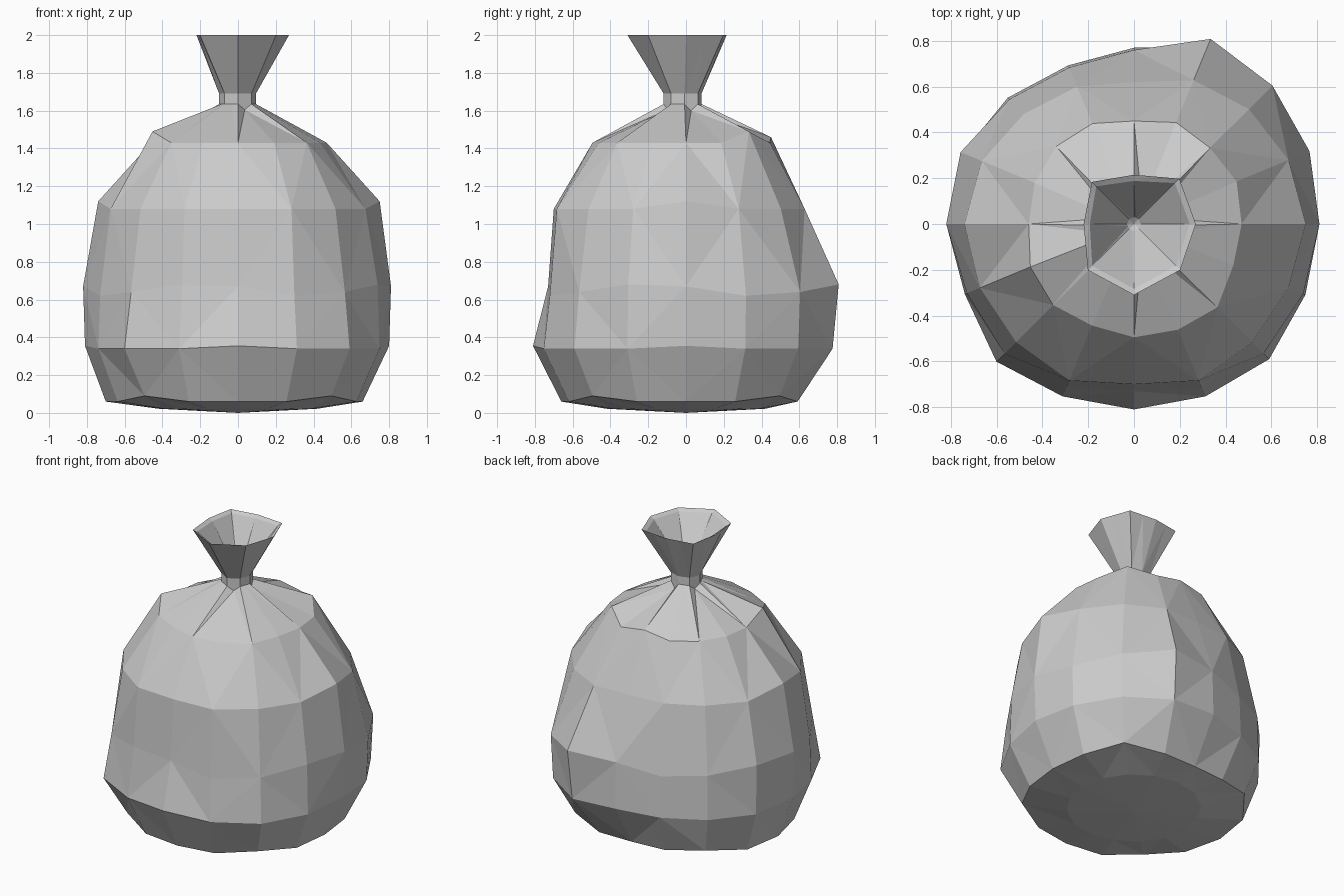
import bpy, bmesh, math

if "Cube" in bpy.data.objects:
    bpy.data.objects.remove(bpy.data.objects["Cube"])

N = 16  # sides around the sack


def ring(bm, radii, z, dz=None):
    """Ring of N vertices; radii is one number or N numbers, dz an optional height wobble."""
    verts = []
    for i in range(N):
        a = 2 * math.pi * i / N
        r = radii[i] if isinstance(radii, list) else radii
        h = z + (dz(i) if dz else 0)
        verts.append(bm.verts.new((r * math.cos(a), r * math.sin(a), h)))
    return verts


def octagon(bm, radii, z, shift=0.0, inset=0.0):
    """Eight-cornered ring with midpoints, so it joins the 16-sided sack."""
    c = []
    for k in range(8):
        a = math.pi / 4 * k
        r = radii[k] - inset
        c.append((r * math.cos(a), r * math.sin(a) + shift))
    verts = []
    for k in range(8):
        p, q = c[k], c[(k + 1) % 8]
        verts.append(bm.verts.new((p[0], p[1], z)))
        verts.append(bm.verts.new(((p[0] + q[0]) / 2, (p[1] + q[1]) / 2, z)))
    return verts


def skin(bm, a, b, flip):
    """Join two rings with triangles, diagonals alternating for a crumpled look."""
    for i in range(N):
        j = (i + 1) % N
        if (i + flip) % 2:
            tris = ((a[i], a[j], b[j]), (a[i], b[j], b[i]))
        else:
            tris = ((a[i], a[j], b[i]), (a[j], b[j], b[i]))
        for t in tris:
            bm.faces.new(t)


def fan(bm, loop, tip):
    v = bm.verts.new(tip)
    for i in range(N):
        bm.faces.new((loop[i], loop[(i + 1) % N], v))


# Radii counter-clockwise from +x
foot = [.66, .68, .70, .64, .59, .62, .69, .71, .70, .69, .70, .68, .66, .67, .70, .68]
low = [.80, .82, .84, .84, .77, .75, .78, .81, .81, .80, .85, .815, .81, .815, .835, .81]
belly = [.81, .83, .855, .875, .76, .74, .77, .82, .82, .79, .80, .77, .73, .78, .80, .80]
chest = [.75, .73, .71, .68, .62, .65, .68, .72, .74, .73, .73, .74, .70, .74, .73, .73]
shoulder = [.47, .485, .47, .48, .45, .475, .48, .47, .46, .49, .50, .48, .495, .50, .515, .47]
mouth = [.27, .28, .215, .26, .22, .285, .31, .285]
neck = [.095, .10, .09, .10, .10, .10, .11, .10]

bm = bmesh.new()
# Outer sack, neck and flared mouth, then the inside of the mouth
rings = [
    ring(bm, .42, .022),
    ring(bm, foot, .06, lambda i: .03 if i % 4 == 2 else 0),
    ring(bm, low, .34, lambda i: .015 if i % 4 == 0 else 0),
    ring(bm, belly, .66, lambda i: (.03, -.02, 0, .04)[i % 4] - .02),
    ring(bm, chest, 1.08, lambda i: .04 if i in (0, 8) else .0),
    ring(bm, shoulder, 1.43, lambda i: .06 if i in (2, 9) else (.03 if i == 4 else 0)),
    octagon(bm, neck, 1.635, -.008),
    octagon(bm, neck, 1.69, -.008),
    octagon(bm, mouth, 2.0),
    octagon(bm, mouth, 1.985, inset=.027),
    octagon(bm, [.03] * 8, 1.70),
]
for k in range(len(rings) - 1):
    skin(bm, rings[k], rings[k + 1], k)
fan(bm, rings[0], (0, 0, 0))
fan(bm, rings[-1], (0, 0, 1.68))

# Pinched pleats in the shoulder, running out of the tie
for i, depth in ((1, .035), (3, .04), (7, .03), (13, .03)):
    rings[6][i].co.z -= depth

bmesh.ops.recalc_face_normals(bm, faces=bm.faces)
mesh = bpy.data.meshes.new("tied_sack")
bm.to_mesh(mesh)
bm.free()
sack = bpy.data.objects.new("tied_sack", mesh)
bpy.context.collection.objects.link(sack)
